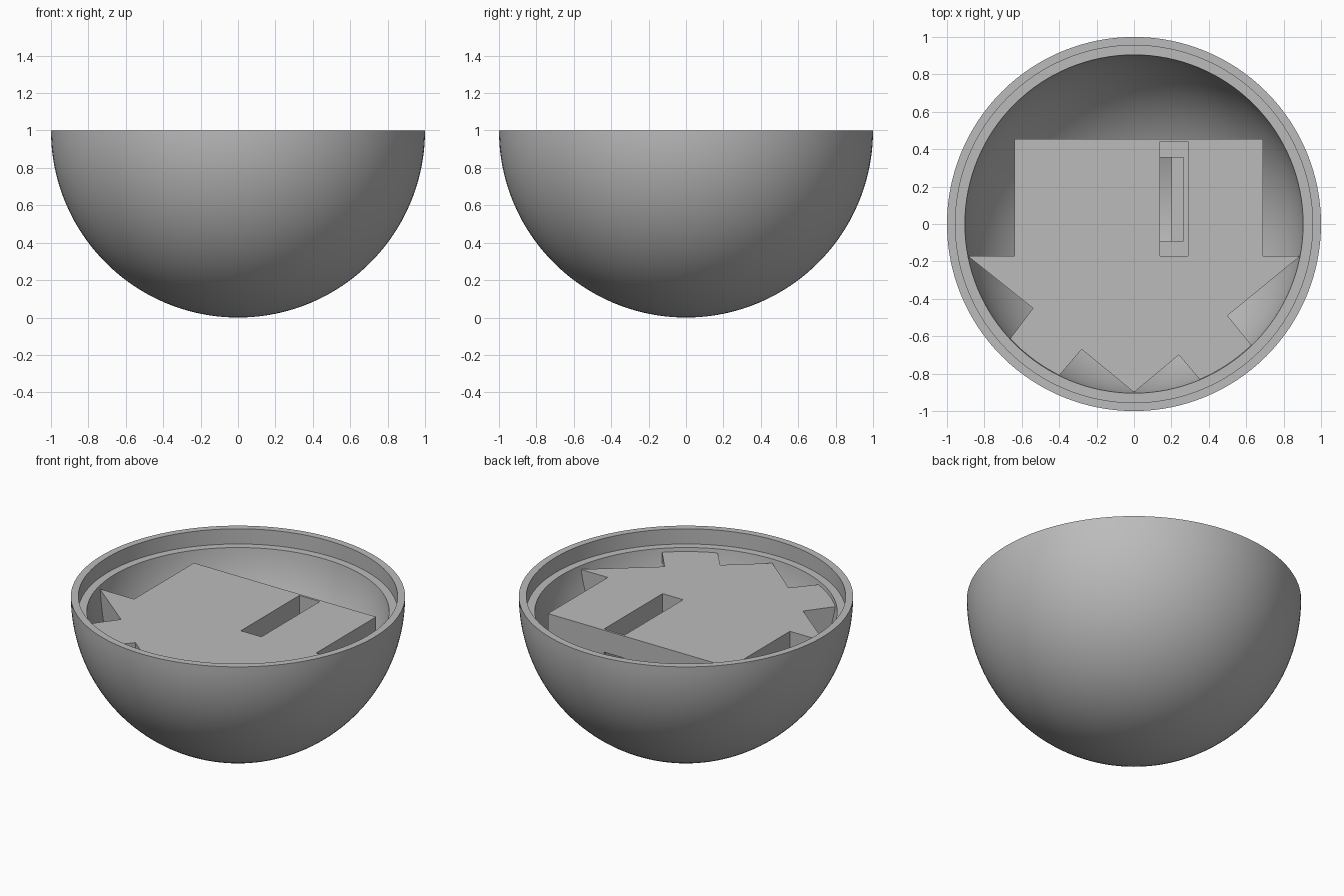
import bpy, bmesh
from math import sin, cos, pi, asin, acos, tau

if "Cube" in bpy.data.objects:
    bpy.data.objects.remove(bpy.data.objects["Cube"], do_unlink=True)

grey = bpy.data.materials.new("plain grey")
grey.use_nodes = True
grey.diffuse_color = (0.5, 0.5, 0.5, 1)
grey.node_tree.nodes["Principled BSDF"].inputs["Base Color"].default_value = (0.5, 0.5, 0.5, 1)

INNER = 0.91      # cavity radius, centred on the rim plane
LEDGE = 0.9       # height of the ledge inside the rim
TOP = 0.875       # height of the insert's flat top


def finish(bm, name):
    bmesh.ops.recalc_face_normals(bm, faces=bm.faces)
    mesh = bpy.data.meshes.new(name)
    bm.to_mesh(mesh)
    bm.free()
    obj = bpy.data.objects.new(name, mesh)
    bpy.context.collection.objects.link(obj)
    mesh.materials.append(grey)
    return obj


def lathe(name, profile, steps=128):
    bm = bmesh.new()
    verts = [bm.verts.new((r, 0, z)) for r, z in profile]
    edges = [bm.edges.new(pair) for pair in zip(verts, verts[1:])]
    bmesh.ops.spin(bm, geom=verts + edges, cent=(0, 0, 0), axis=(0, 0, 1),
                   angle=tau, steps=steps, use_duplicate=False)
    bmesh.ops.remove_doubles(bm, verts=bm.verts, dist=1e-4)
    return finish(bm, name)


def prism(name, outline, bottom, top):
    bm = bmesh.new()
    face = bm.faces.new([bm.verts.new((x, y, bottom)) for x, y in outline])
    up = bmesh.ops.extrude_face_region(bm, geom=[face], use_keep_orig=True)["geom"]
    bmesh.ops.translate(bm, vec=(0, 0, top - bottom),
                        verts=[g for g in up if isinstance(g, bmesh.types.BMVert)])
    return finish(bm, name)


def box(name, x0, x1, y0, y1, z0, z1):
    return prism(name, [(x0, y0), (x1, y0), (x1, y1), (x0, y1)], z0, z1)


def cut(target, helper, operation):
    mod = target.modifiers.new(helper.name, "BOOLEAN")
    mod.operation = operation
    mod.solver = "EXACT"
    mod.object = helper
    helper.hide_render = True
    helper.hide_set(True)


def smooth(obj, angle):
    bpy.ops.object.select_all(action="DESELECT")
    obj.select_set(True)
    bpy.context.view_layer.objects.active = obj
    bpy.ops.object.shade_smooth_by_angle(angle=angle)


def arc(radius, start, n=40):
    # bottom pole up to the given angle
    return [(radius * sin(start * i / n), 1 - radius * cos(start * i / n)) for i in range(n + 1)]


# Bowl: hemispherical shell with a stepped rim
cavity = arc(INNER, acos((1 - LEDGE) / INNER))
bowl = lathe("bowl", arc(1, pi / 2) + [(0.955, 1), (0.955, LEDGE)] + cavity[::-1])
smooth(bowl, 0.5)

# Insert: notched block trimmed to the cavity
outline = [(-0.64, 0.455), (-0.64, -0.17), (-0.89, -0.17), (-0.54, -0.45), (-0.66, -0.61),
           (-0.8, -0.78), (-0.5, -0.93), (-0.4, -0.81), (-0.28, -0.67), (0, -0.9),
           (0.24, -0.7), (0.35, -0.83), (0.45, -0.95), (0.76, -0.81), (0.63, -0.65),
           (0.5, -0.49), (0.89, -0.17), (0.69, -0.17), (0.69, 0.455)]
insert = prism("insert", outline, 0.05, TOP)
cavity_ball = lathe("cavity_trimmer", arc(INNER + 0.002, pi))
cut(insert, cavity_ball, "INTERSECT")

# Stepped slot, with a narrow opening through to the bowl, and a rear port
cut(insert, box("slot_cutter", 0.14, 0.29, -0.17, 0.44, 0.6, 1.1), "DIFFERENCE")
cut(insert, box("slot_step_cutter", 0.14, 0.265, -0.09, 0.355, 0.45, 0.65), "DIFFERENCE")
cut(insert, box("slot_opening_cutter", 0.14, 0.2, -0.09, 0.355, -0.1, 0.5), "DIFFERENCE")
cut(insert, box("rear_port_cutter", 0.14, 0.28, 0.4, 0.5, 0.6, 0.73), "DIFFERENCE")
